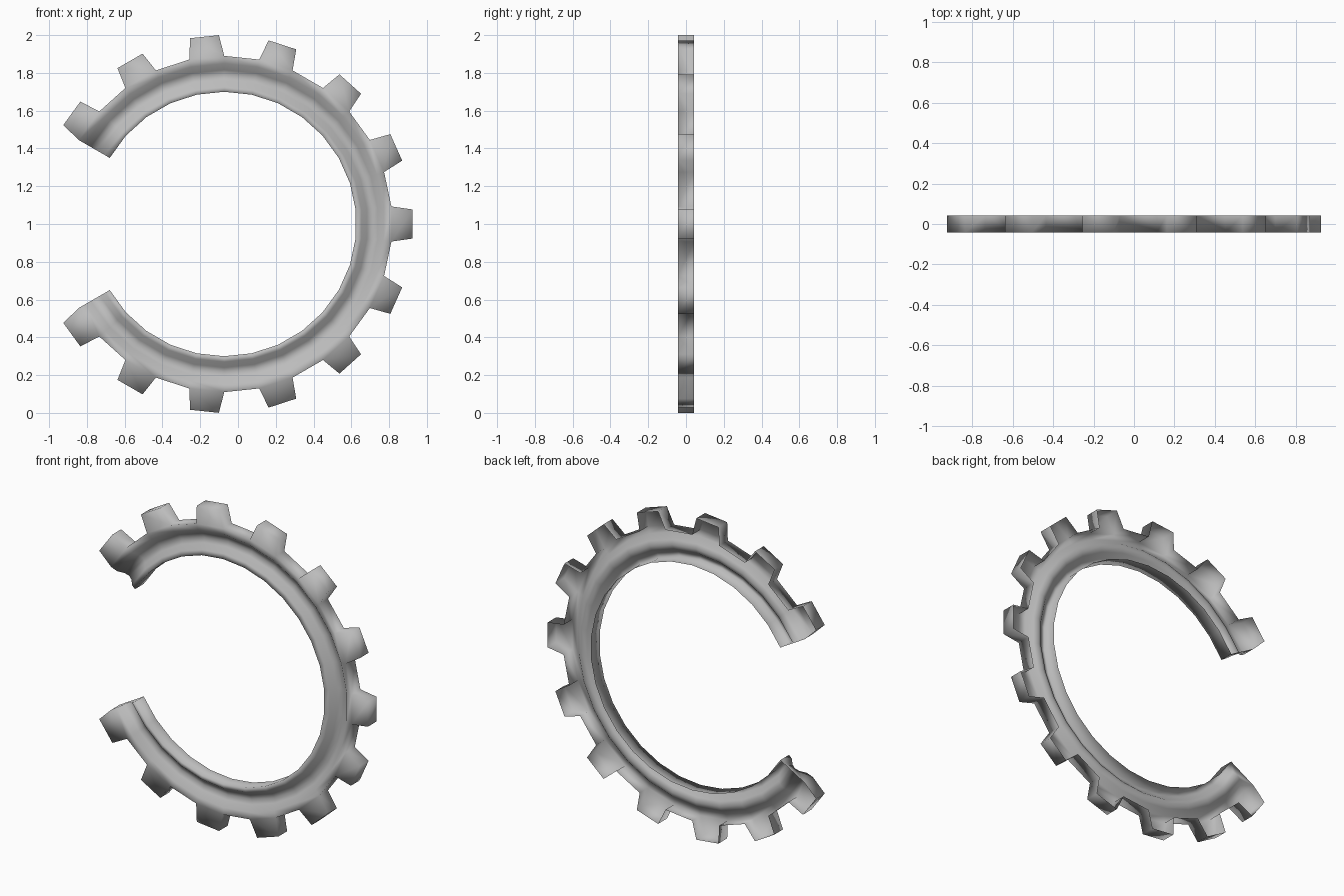
import bpy
import bmesh
from math import cos, sin, radians

if "Cube" in bpy.data.objects:
    bpy.data.objects.remove(bpy.data.objects["Cube"], do_unlink=True)

CENTER_X, CENTER_Z = -0.073, 1.0
STEP = 12            # degrees per ring segment; every second one carries a tooth
END = 150            # the ring is open beyond this angle on both sides
TIP_RADIUS, TIP_HALF = 1.0, 4.4
FRONT, BACK = -0.043, 0.043

# Cross-section of the hollow shell as (radius, y): inner wall, rim, groove, band, outer wall
section = [(0.70, BACK), (0.70, FRONT), (0.73, -0.035), (0.76, -0.002), (0.788, 0.009),
           (0.816, -0.002), (0.85, -0.035), (0.89, FRONT), (0.89, BACK)]
outer = len(section) - 2


def polar(radius, degrees, y):
    a = radians(degrees)
    return (CENTER_X + radius * cos(a), y, CENTER_Z + radius * sin(a))


bm = bmesh.new()
angles = range(-END, END + 1, STEP)
loops = [[bm.verts.new(polar(r, a, y)) for r, y in section] for a in angles]

# Closed ends of the open ring
bm.faces.new(loops[0])
bm.faces.new(reversed(loops[-1]))

# Ring walls, with a tapered tooth grown from every second outer face; the back stays open
for i, (a, b) in enumerate(zip(loops, loops[1:])):
    for j in range(outer + 1):
        quad = [a[j], b[j], b[j + 1], a[j + 1]]
        if j == outer and i % 2 == 0:
            mid = angles[i] + STEP / 2
            tip = [bm.verts.new(polar(TIP_RADIUS, mid + s * TIP_HALF, y))
                   for s, y in ((-1, FRONT), (1, FRONT), (1, BACK), (-1, BACK))]
            bm.faces.new(tip)
            for n in (0, 1, 3):
                m = (n + 1) % 4
                bm.faces.new((quad[n], quad[m], tip[m], tip[n]))
        else:
            bm.faces.new(quad)

bmesh.ops.recalc_face_normals(bm, faces=bm.faces)
for face in bm.faces:
    face.smooth = True

mesh = bpy.data.meshes.new("open_toothed_ring")
bm.to_mesh(mesh)
bm.free()
ring = bpy.data.objects.new("open_toothed_ring", mesh)
bpy.context.collection.objects.link(ring)

# Plain grey metal
grey = bpy.data.materials.new("plain_grey")
grey.use_nodes = True
color = (0.5, 0.5, 0.5, 1.0)
grey.diffuse_color = color
grey.node_tree.nodes["Principled BSDF"].inputs["Base Color"].default_value = color
mesh.materials.append(grey)
